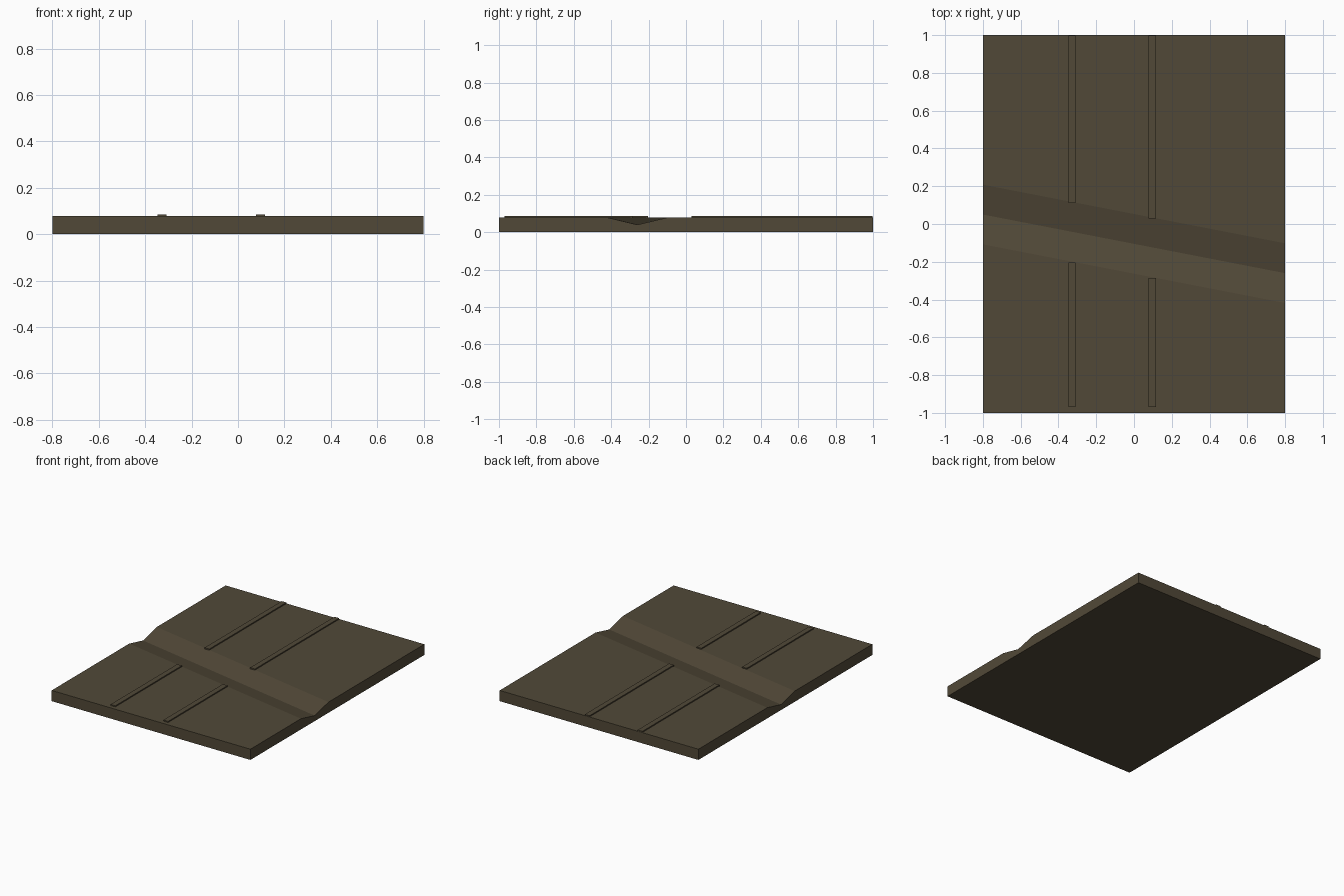
import bpy, bmesh

if "Cube" in bpy.data.objects:
    bpy.data.objects.remove(bpy.data.objects["Cube"])

HALF_X, HALF_Y = 0.8, 1.0
TOP, VALLEY_Z, STRIP_Z = 0.078, 0.04, 0.086
VALLEY_HALF = 0.158

earth = bpy.data.materials.new("dark_earth_brown")
earth.diffuse_color = (0.083, 0.066, 0.039, 1)
earth.use_nodes = True
earth.node_tree.nodes["Principled BSDF"].inputs["Base Color"].default_value = earth.diffuse_color


def valley_centre(x):
    """The channel crosses the slab diagonally."""
    return -0.105 - 0.194 * x


def add_prism(name, rings):
    """Skin a solid between two matching end outlines."""
    bm = bmesh.new()
    a, b = [[bm.verts.new(p) for p in ring] for ring in rings]
    bm.faces.new(a)
    bm.faces.new(b[::-1])
    n = len(a)
    for i in range(n):
        j = (i + 1) % n
        bm.faces.new((a[i], b[i], b[j], a[j]))
    bmesh.ops.recalc_face_normals(bm, faces=bm.faces)
    mesh = bpy.data.meshes.new(name)
    bm.to_mesh(mesh)
    bm.free()
    mesh.materials.append(earth)
    obj = bpy.data.objects.new(name, mesh)
    bpy.context.collection.objects.link(obj)


# Ground slab: side profile with a V channel, shifted along y from left to right
def slab_profile(x):
    c = valley_centre(x)
    return [(x, -HALF_Y, 0), (x, HALF_Y, 0), (x, HALF_Y, TOP),
            (x, c + VALLEY_HALF, TOP), (x, c, VALLEY_Z),
            (x, c - VALLEY_HALF, TOP), (x, -HALF_Y, TOP)]


add_prism("ground_slab", [slab_profile(-HALF_X), slab_profile(HALF_X)])


# Low raised strips, interrupted by the channel
def add_strip(name, x, y0, y1, half_w=0.019):
    rings = [[(x - half_w, y, TOP - 0.006), (x + half_w, y, TOP - 0.006),
              (x + half_w, y, STRIP_Z), (x - half_w, y, STRIP_Z)]
             for y in (y0, y1)]
    add_prism(name, rings)


for side, x in (("left", -0.328), ("right", 0.097)):
    c = valley_centre(x)
    add_strip(side + "_front_strip", x, -0.97, c - VALLEY_HALF - 0.005)
    add_strip(side + "_back_strip", x, c + VALLEY_HALF - 0.005, 0.998)
